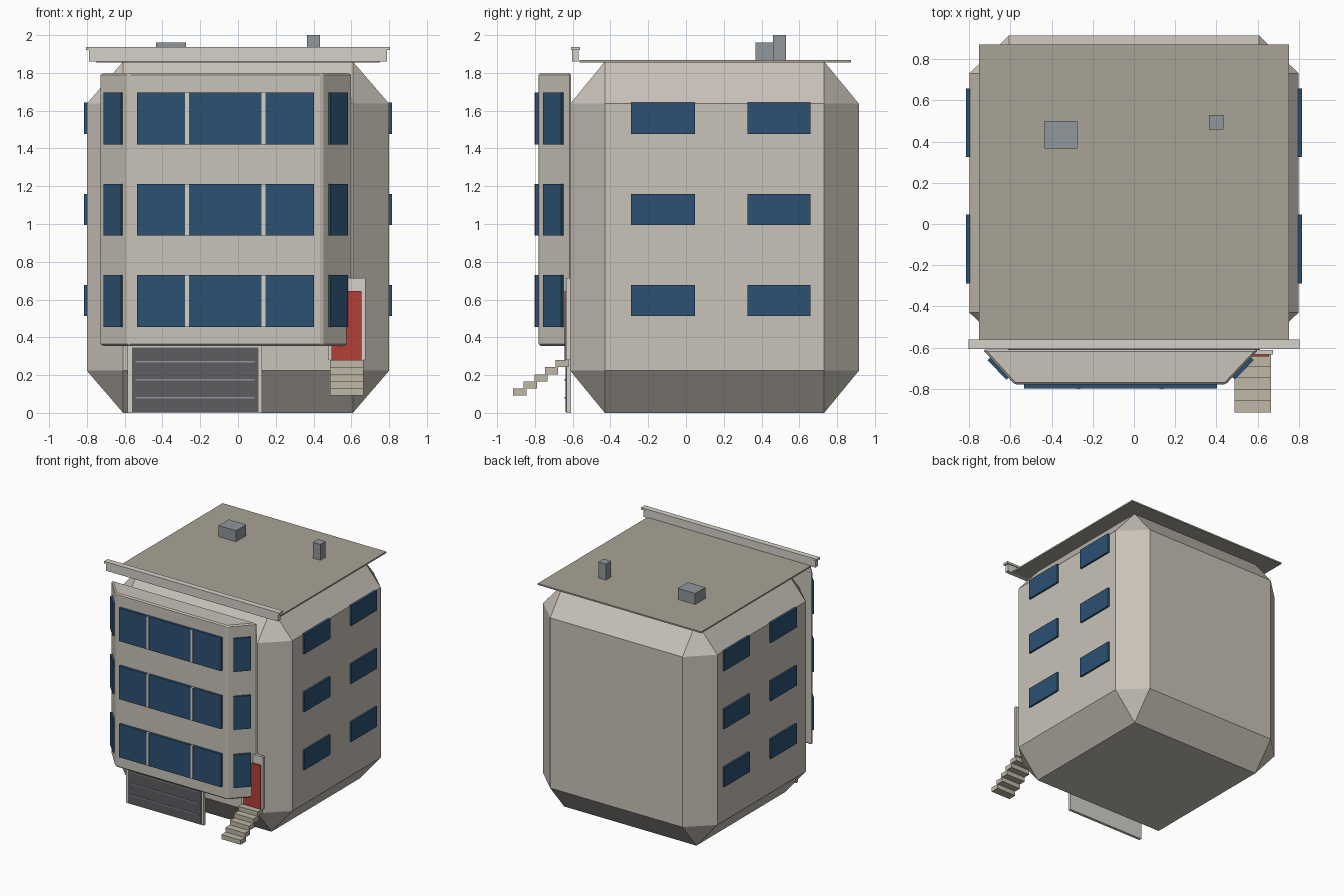
import bpy, bmesh
from math import radians
from mathutils import Matrix

if "Cube" in bpy.data.objects:
    bpy.data.objects.remove(bpy.data.objects["Cube"])


def material(name, r, g, b):
    m = bpy.data.materials.new(name)
    m.diffuse_color = (r, g, b, 1)
    m.use_nodes = True
    m.node_tree.nodes["Principled BSDF"].inputs["Base Color"].default_value = m.diffuse_color
    return m


WALL = material("wall", 0.58, 0.54, 0.48)
ROOF = material("roof", 0.40, 0.37, 0.31)
TRIM = material("trim", 0.66, 0.64, 0.58)
GLASS = material("glass", 0.025, 0.08, 0.17)
GARAGE = material("garage", 0.11, 0.11, 0.12)
METAL = material("metal", 0.28, 0.31, 0.33)
RED = material("red", 0.45, 0.05, 0.04)
STONE = material("stone", 0.52, 0.48, 0.38)


def finish(name, bm, mat):
    bmesh.ops.recalc_face_normals(bm, faces=bm.faces)
    me = bpy.data.meshes.new(name)
    bm.to_mesh(me)
    bm.free()
    me.materials.append(mat)
    ob = bpy.data.objects.new(name, me)
    bpy.context.collection.objects.link(ob)
    return ob


def bevel(bm, width):
    bmesh.ops.bevel(bm, geom=bm.edges[:], offset=width, segments=1, affect='EDGES')


def box(name, x, y, z, mat, unit_bevel=0, turn=0):
    """Box from (min, max) ranges; unit_bevel is a fraction of each dimension."""
    bm = bmesh.new()
    bmesh.ops.create_cube(bm, size=1)
    if unit_bevel:
        bevel(bm, unit_bevel)
    size = [r[1] - r[0] for r in (x, y, z)]
    bmesh.ops.transform(bm, matrix=Matrix.Diagonal((*size, 1)), verts=bm.verts)
    ob = finish(name, bm, mat)
    ob.location = [(r[0] + r[1]) / 2 for r in (x, y, z)]
    ob.rotation_euler.z = radians(turn)
    return ob


# Main block with large chamfers stretched with the body
box("building_body", (-0.80, 0.80), (-0.613, 0.915), (0, 1.86), WALL, 0.12)

# Flat roof, front cornice and rooftop units
box("roof_slab", (-0.752, 0.752), (-0.565, 0.873), (1.856, 1.868), ROOF)
box("cornice", (-0.79, 0.79), (-0.603, -0.568), (1.86, 1.925), TRIM, 0.02)
box("cornice_lip", (-0.805, 0.805), (-0.608, -0.56), (1.92, 1.937), TRIM)
box("roof_vent", (-0.435, -0.275), (0.367, 0.50), (1.865, 1.96), METAL)
box("chimney", (0.365, 0.435), (0.46, 0.53), (1.865, 2.0), METAL)

# Bay extruded from its plan outline
bm = bmesh.new()
plan = [(-0.735, -0.61), (-0.58, -0.78), (0.445, -0.78), (0.605, -0.61)]
face = bm.faces.new([bm.verts.new((x, y, 0.355)) for x, y in plan])
ext = bmesh.ops.extrude_face_region(bm, geom=[face])
top = [v for v in ext["geom"] if isinstance(v, bmesh.types.BMVert)]
bmesh.ops.translate(bm, vec=(0, 0, 1.445), verts=top)
bmesh.ops.recalc_face_normals(bm, faces=bm.faces)
bevel(bm, 0.01)
finish("bay", bm, WALL)

# Bay windows on three floors
for floor, z in enumerate((0.455, 0.938, 1.42), 1):
    zr = (z, z + 0.275)
    box(f"bay_front_window_{floor}", (-0.535, 0.402), (-0.80, -0.775), zr, GLASS)
    for i, x in enumerate((-0.27, 0.135)):
        box(f"mullion_{floor}_{i}", (x - 0.01, x + 0.01), (-0.802, -0.775), zr, TRIM)
    for side, x, turn in (("left", -0.658, -46), ("right", 0.5275, 46)):
        box(f"bay_{side}_window_{floor}", (x - 0.066, x + 0.066),
            (-0.712, -0.69), zr, GLASS, turn=turn)

# Side windows, both sides of the body
for floor, z in enumerate((0.513, 0.995, 1.477), 1):
    for i, y in enumerate(((-0.29, 0.047), (0.325, 0.658))):
        for side, x in (("left", (-0.815, -0.79)), ("right", (0.79, 0.815))):
            box(f"{side}_window_{floor}_{i}", x, y, (z, z + 0.165), GLASS)

# Garage door with frame and ribs
box("garage_frame", (-0.585, 0.127), (-0.633, -0.61), (0, 0.358), TRIM)
box("garage_door", (-0.562, 0.108), (-0.638, -0.62), (0.005, 0.345), GARAGE)
for i in range(3):
    z = 0.08 + 0.095 * i
    box(f"garage_rib_{i}", (-0.543, 0.088), (-0.643, -0.63), (z - 0.004, z + 0.004), METAL)

# Entrance door and steps
box("door_frame", (0.478, 0.675), (-0.635, -0.612), (0.28, 0.715), TRIM)
box("entrance_door", (0.495, 0.655), (-0.643, -0.62), (0.28, 0.645), RED)
for i in range(5):
    y, z = -0.915 + 0.056 * i, 0.092 + 0.0375 * i
    box(f"step_{i}", (0.487, 0.665), (y, y + 0.07), (z, z + 0.0375), STONE)
